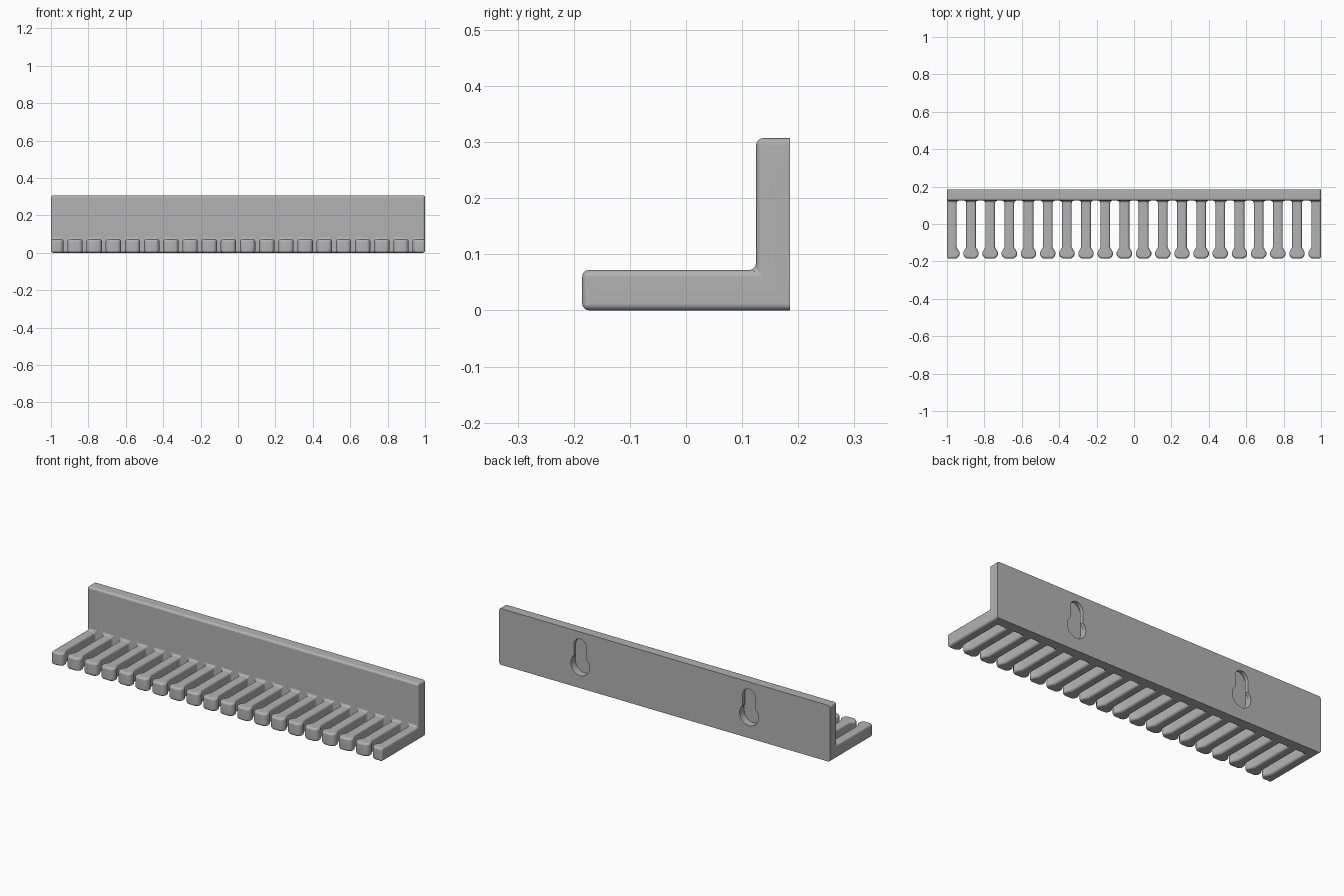
import bpy, bmesh
from math import sin, cos, pi, asin, radians

if "Cube" in bpy.data.objects:
    bpy.data.objects.remove(bpy.data.objects["Cube"])

BACK, FACE = 0.185, 0.125          # plate back and front
HEIGHT, TOOTH_H = 0.307, 0.072
COUNT, STEM = 20, 0.026            # teeth and stem half width
FIRST = -1 + STEM
PITCH = -2 * FIRST / (COUNT - 1)
ROUND = 0.012

grey = bpy.data.materials.new("plain grey")
grey.use_nodes = True
colour = (0.45, 0.45, 0.45, 1)
grey.diffuse_color = colour
grey.node_tree.nodes["Principled BSDF"].inputs["Base Color"].default_value = colour


def make_object(name, bm):
    bmesh.ops.recalc_face_normals(bm, faces=bm.faces[:])
    mesh = bpy.data.meshes.new(name)
    bm.to_mesh(mesh)
    bm.free()
    mesh.materials.append(grey)
    obj = bpy.data.objects.new(name, mesh)
    bpy.context.collection.objects.link(obj)
    return obj


# Back plate, sliced so each tooth has a root face
bm = bmesh.new()
bmesh.ops.create_cube(bm, size=1)
for v in bm.verts:
    v.co.x *= 2
    v.co.y = BACK if v.co.y > 0 else FACE
    v.co.z = HEIGHT if v.co.z > 0 else 0


def slice_at(point, normal):
    bmesh.ops.bisect_plane(bm, geom=bm.verts[:] + bm.edges[:] + bm.faces[:],
                           dist=1e-5, plane_co=point, plane_no=normal)


slice_at((0, 0, TOOTH_H), (0, 0, 1))
centres = [FIRST + i * PITCH for i in range(COUNT)]
for c in centres:
    for x in (c - STEM, c + STEM):
        if abs(x) < 0.999:
            slice_at((x, 0, 0), (1, 0, 0))

# Teeth with flared, rounded heads; the end teeth stay flush with the plate
sections = [(STEM, -0.125), (0.041, -0.15), (0.041, -0.165),
            (0.035, -0.176), (0.022, -0.185)]
for c in centres:
    face = next(f for f in bm.faces if f.normal.y < -0.9
                and abs(f.calc_center_median().x - c) < 0.005
                and f.calc_center_median().z < TOOTH_H)
    for half, y in sections:
        face = bmesh.ops.extrude_discrete_faces(bm, faces=[face])["faces"][0]
        for v in face.verts:
            side = 1 if v.co.x > c else -1
            flush = abs(c + side * STEM) > 0.999
            v.co.x = side if flush else c + side * half
            v.co.y = y

# Merge flat areas, then round every edge except those on the wall side
bmesh.ops.recalc_face_normals(bm, faces=bm.faces[:])
bmesh.ops.dissolve_limit(bm, angle_limit=radians(1), verts=bm.verts[:], edges=bm.edges[:])
edges = [e for e in bm.edges if e.calc_face_angle(0) > radians(45)
         and not all(v.co.y > BACK - 0.001 for v in e.verts)]
bmesh.ops.bevel(bm, geom=edges, offset=ROUND, offset_type='OFFSET', segments=3,
                profile=0.5, affect='EDGES', clamp_overlap=True)
rack = make_object("comb_rack", bm)


# Keyhole hanging slots in the back
def keyhole(name, x, big, small, near, far, low=0.125, high=0.23):
    a = asin(small / big) if small < big else pi / 2
    n = 24
    start, sweep = pi / 2 + a, 2 * pi - 2 * a
    pts = [(big * cos(start + sweep * i / n), low + big * sin(start + sweep * i / n))
           for i in range(n + 1)]
    pts += [(small * cos(pi * i / n), high + small * sin(pi * i / n)) for i in range(n + 1)]
    b = bmesh.new()
    face = b.faces.new([b.verts.new((x + px, near, pz)) for px, pz in pts])
    new = bmesh.ops.extrude_face_region(b, geom=[face])["geom"]
    for v in new:
        if isinstance(v, bmesh.types.BMVert):
            v.co.y = far
    obj = make_object(name, b)
    obj.hide_render = True
    return obj


bpy.context.view_layer.objects.active = rack
rack.select_set(True)
for x in (-0.51, 0.51):
    for cutter in (keyhole("keyhole_cutter", x, 0.057, 0.038, 0.145, 0.2),
                   keyhole("undercut_cutter", x, 0.057, 0.0569, 0.145, 0.165)):
        mod = rack.modifiers.new("cut", 'BOOLEAN')
        mod.operation, mod.solver, mod.object = 'DIFFERENCE', 'EXACT', cutter
        bpy.ops.object.modifier_apply(modifier=mod.name)
        bpy.data.objects.remove(cutter)

bpy.ops.object.shade_smooth_by_angle(angle=radians(35))
normals = rack.modifiers.new("even_shading", 'WEIGHTED_NORMAL')
normals.keep_sharp = True
